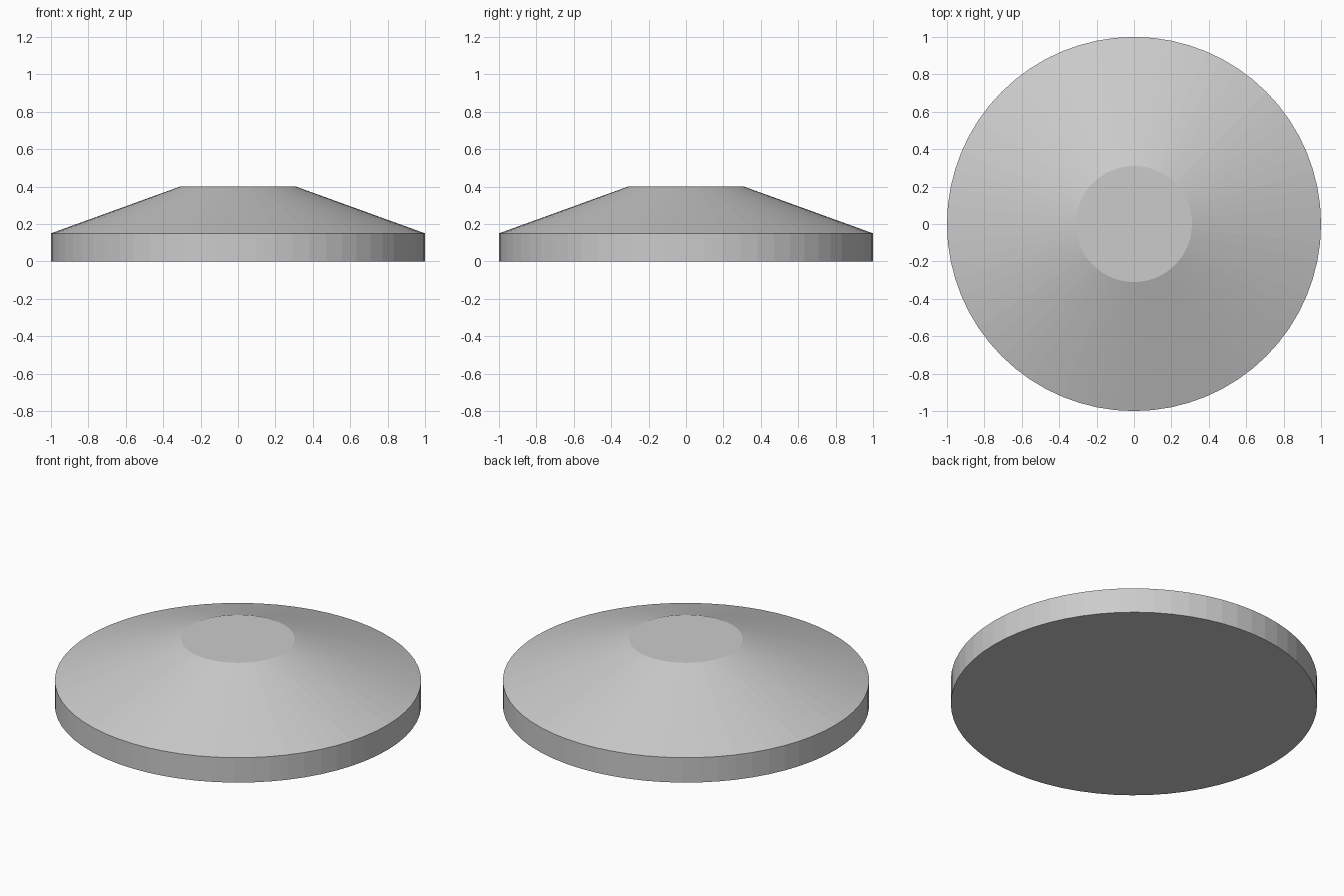
import bpy
import bmesh
from math import cos, sin, tau

if "Cube" in bpy.data.objects:
    bpy.data.objects.remove(bpy.data.objects["Cube"])

SIDES = 64
# (radius, height): base rim, shoulder, flat top
PROFILE = [(1.0, 0.0), (1.0, 0.15), (0.31, 0.40)]

bm = bmesh.new()
rings = [[bm.verts.new((r * cos(tau * i / SIDES), r * sin(tau * i / SIDES), z))
          for i in range(SIDES)] for r, z in PROFILE]

# Rim wall and sloped shoulder
for low, high in zip(rings, rings[1:]):
    for i in range(SIDES):
        j = (i + 1) % SIDES
        bm.faces.new((low[i], low[j], high[j], high[i]))

# Flat underside and top
bm.faces.new(rings[0][::-1])
bm.faces.new(rings[-1])

mesh = bpy.data.meshes.new("tapered_disc")
bm.to_mesh(mesh)
bm.free()
disc = bpy.data.objects.new("tapered_disc", mesh)
bpy.context.collection.objects.link(disc)
